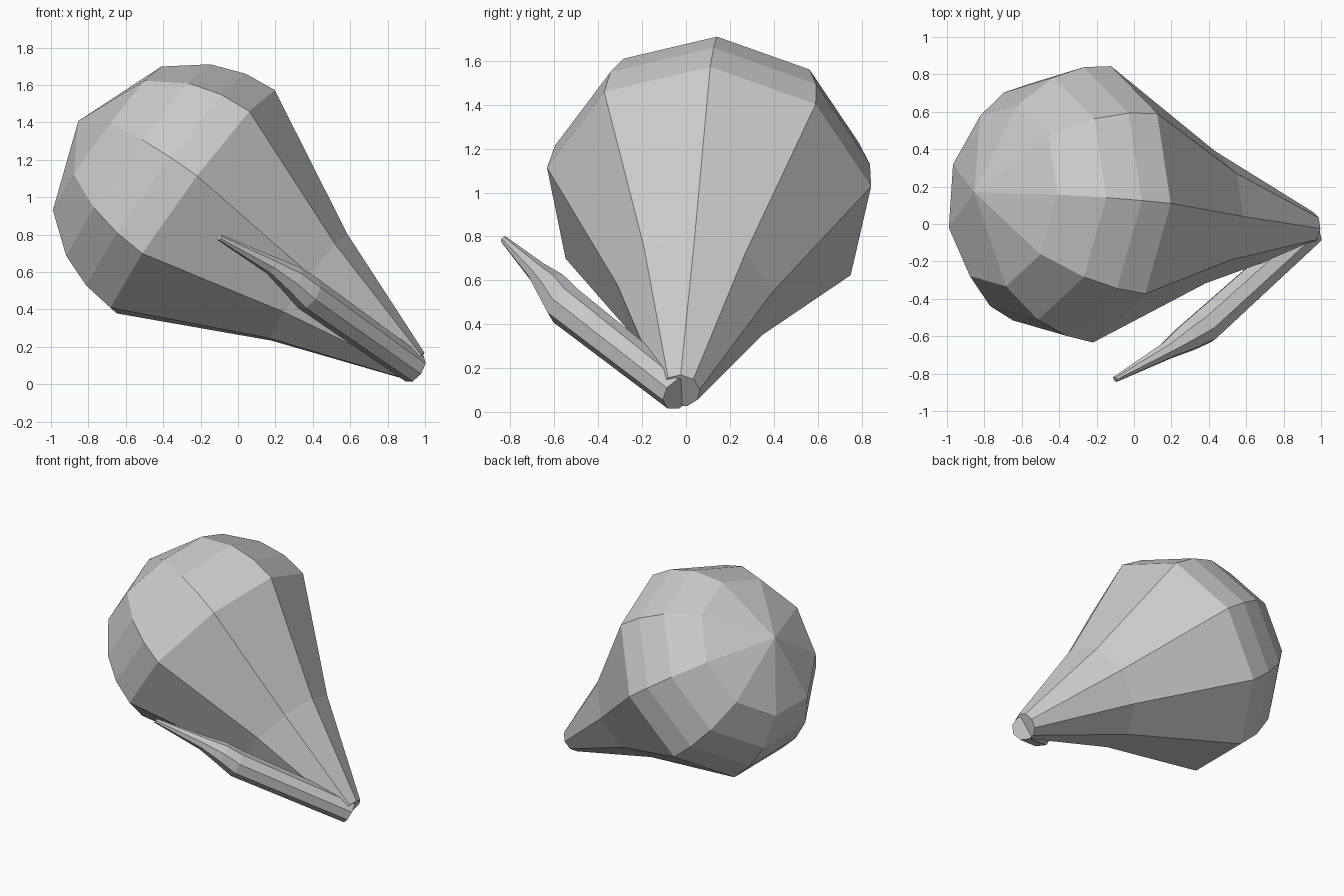
import bpy, bmesh, math
from mathutils import Vector

if "Cube" in bpy.data.objects:
    bpy.data.objects.remove(bpy.data.objects["Cube"])


def loft(name, rings, axis, up, sides, pole=None, turn=0.0):
    """Skin regular polygons (centre, radius) lying across an axis."""
    axis = Vector(axis).normalized()
    u = Vector(up)
    u = (u - u.dot(axis) * axis).normalized()
    v = axis.cross(u)
    bm = bmesh.new()
    loops = []
    for centre, radius in rings:
        loop = []
        for i in range(sides):
            a = 2 * math.pi * i / sides + turn
            loop.append(bm.verts.new(Vector(centre) + radius * (math.cos(a) * u + math.sin(a) * v)))
        loops.append(loop)
    for lo, hi in zip(loops, loops[1:]):
        for i in range(sides):
            j = (i + 1) % sides
            bm.faces.new((lo[i], lo[j], hi[j], hi[i]))
    bm.faces.new(loops[0][::-1])
    if pole is None:
        bm.faces.new(loops[-1])
    else:
        tip = bm.verts.new(pole)
        for i in range(sides):
            bm.faces.new((loops[-1][i], loops[-1][(i + 1) % sides], tip))
    bmesh.ops.recalc_face_normals(bm, faces=bm.faces)
    mesh = bpy.data.meshes.new(name)
    bm.to_mesh(mesh)
    bm.free()
    obj = bpy.data.objects.new(name, mesh)
    bpy.context.collection.objects.link(obj)
    return obj


# Bulb: nine-sided half dome on a slightly hollow cone
centre = Vector((-0.248, 0.104, 0.965))
axis = Vector((-0.805, 0.087, 0.587)).normalized()
R = 0.753
profile = [(-1.48, 0.09), (-0.77, 0.36), (0, R)]
for deg in (13.6, 28.6, 48.7):
    a = math.radians(deg)
    profile.append((R * math.sin(a), R * math.cos(a)))
loft("bulb", [(centre + axis * t, r) for t, r in profile], axis,
     (0.595, 0.008, 0.803), 9, pole=centre + axis * R)

# Side bud: slim eight-sided pod with a pointed tip
bud = [
    ((0.945, -0.035, 0.082), 0.083),
    ((0.375, -0.55, 0.485), 0.095),
    ((0.29, -0.605, 0.56), 0.08),
    ((0.18, -0.675, 0.635), 0.05),
    ((-0.10, -0.83, 0.785), 0.017),
]
loft("side_bud", bud, (-0.705, -0.523, 0.483), (0, 0, 1), 8, turn=math.pi / 8)
